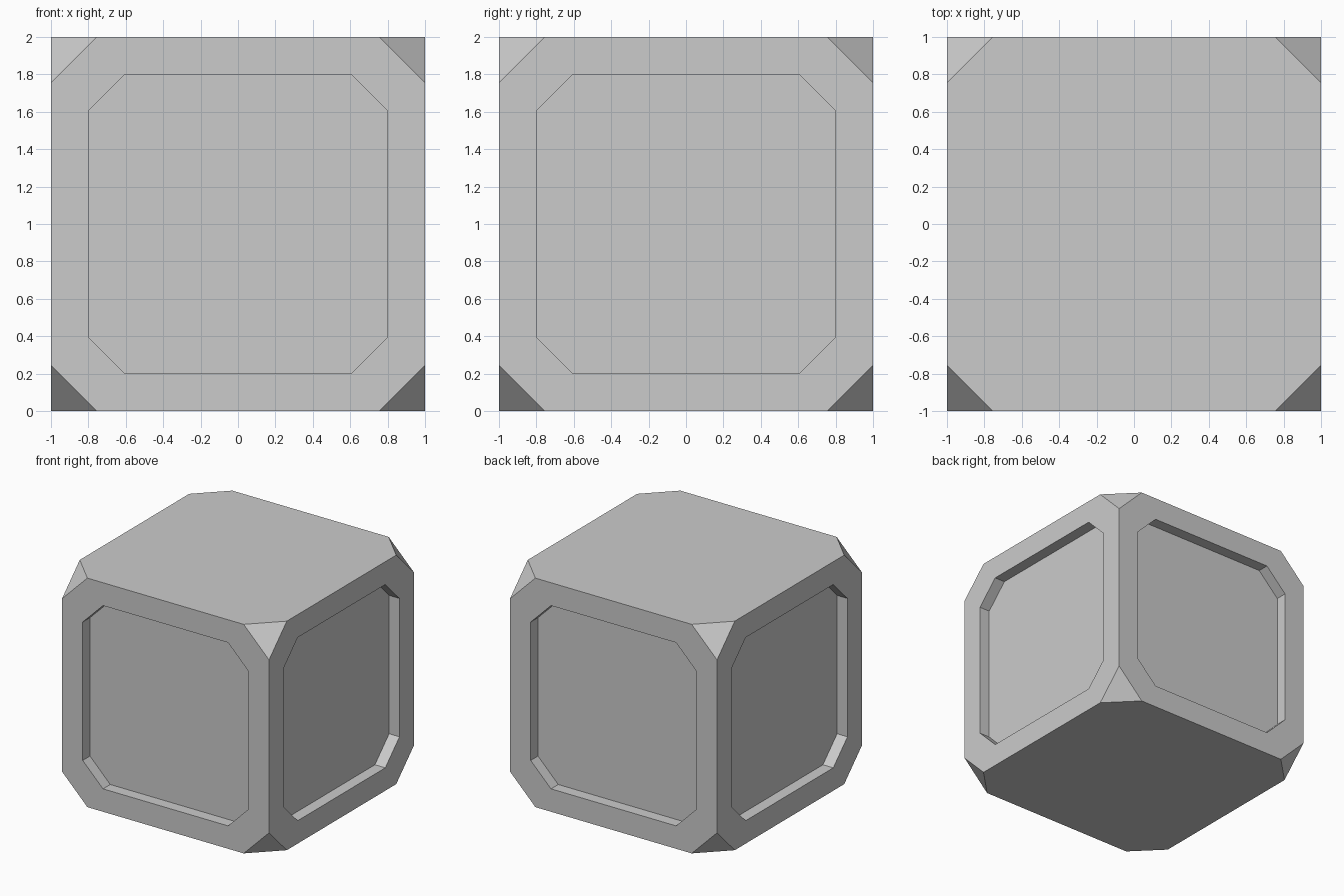
import bpy, bmesh
from mathutils import Vector
from itertools import product

if "Cube" in bpy.data.objects:
    bpy.data.objects.remove(bpy.data.objects["Cube"])

CUT = 0.245     # corner cut length along each edge
SCALE = 0.8     # recessed panel size relative to its face
DEPTH = 0.1     # recess depth

# Cube body
bm = bmesh.new()
bmesh.ops.create_cube(bm, size=2)

# Slice off the eight corners
for signs in product((-1, 1), repeat=3):
    n = Vector(signs)
    point = n * ((3 - CUT) / 3)
    cut = bmesh.ops.bisect_plane(bm, geom=bm.verts[:] + bm.edges[:] + bm.faces[:],
                                 plane_co=point, plane_no=n, clear_outer=True)
    edges = [e for e in cut["geom_cut"] if isinstance(e, bmesh.types.BMEdge)]
    bmesh.ops.contextual_create(bm, geom=edges)
bmesh.ops.recalc_face_normals(bm, faces=bm.faces[:])

# Recessed octagonal panels on the four upright sides
sides = [f for f in bm.faces if len(f.verts) == 8 and abs(f.normal.z) < 0.1]
frames = bmesh.ops.extrude_discrete_faces(bm, faces=sides)["faces"]
for f in frames:
    centre = f.calc_center_median()
    for v in f.verts:
        v.co = centre + (v.co - centre) * SCALE
    f.normal_update()
panels = bmesh.ops.extrude_discrete_faces(bm, faces=frames)["faces"]
for f in panels:
    f.normal_update()
    bmesh.ops.translate(bm, verts=f.verts[:], vec=f.normal * -DEPTH)

# Stand on the ground
bmesh.ops.translate(bm, verts=bm.verts[:], vec=(0, 0, 1))
bmesh.ops.recalc_face_normals(bm, faces=bm.faces[:])

mesh = bpy.data.meshes.new("panelled_crate")
bm.to_mesh(mesh)
bm.free()
bpy.context.collection.objects.link(bpy.data.objects.new("panelled_crate", mesh))
